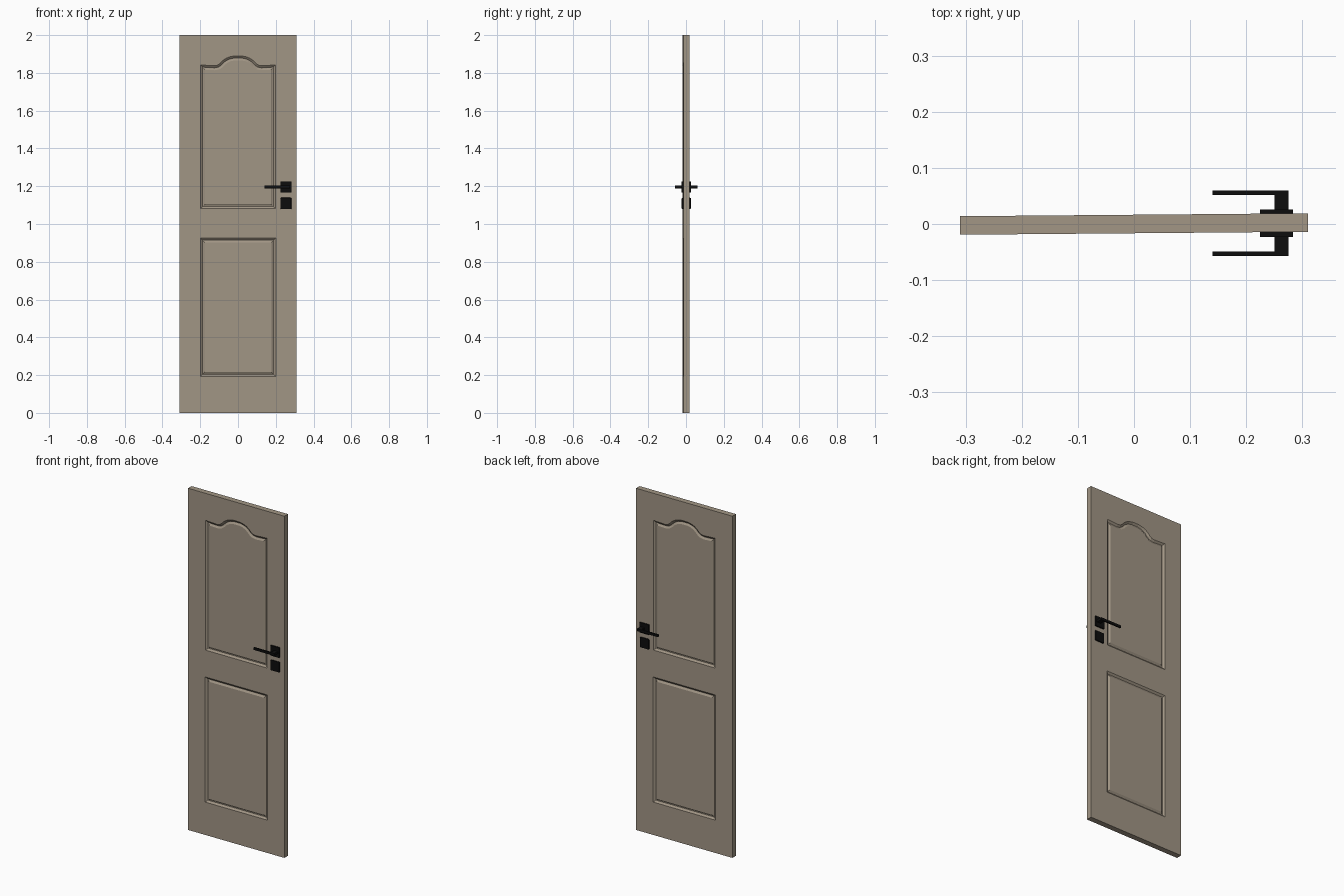
import bpy, bmesh, math
from mathutils import Vector

if "Cube" in bpy.data.objects:
    bpy.data.objects.remove(bpy.data.objects["Cube"])


def material(name, rgb):
    m = bpy.data.materials.new(name)
    m.diffuse_color = (*rgb, 1)
    m.use_nodes = True
    m.node_tree.nodes["Principled BSDF"].inputs["Base Color"].default_value = m.diffuse_color
    return m


taupe = material("taupe_wood", (0.36, 0.305, 0.235))
black = material("black_metal", (0.004, 0.004, 0.004))

HALF_T = 0.0165          # half thickness of the slab
TILT = 0.0085            # slab is very slightly ajar


def inset(poly, d):
    """Mitred inward offset of a counter-clockwise outline."""
    out = []
    n = len(poly)
    for i, p in enumerate(poly):
        a = (p - poly[i - 1]).normalized()
        b = (poly[(i + 1) % n] - p).normalized()
        na, nb = Vector((-a.y, a.x)), Vector((-b.y, b.x))
        m = na + nb
        out.append(p + m * (d * 2 / m.length_squared))
    return out


# Panel outlines (x, z), counter-clockwise
lower = [Vector(p) for p in ((-0.2, 0.192), (0.2, 0.192), (0.2, 0.925), (-0.2, 0.925))]
arch = [(0.198, 1.842), (0.125, 1.838), (0.108, 1.841), (0.094, 1.851), (0.08, 1.866),
        (0.064, 1.877), (0.045, 1.885), (0.02, 1.89)]
upper = [Vector(p) for p in [(-0.198, 1.082), (0.198, 1.082)] + arch
         + [(-x, z) for x, z in reversed(arch)]]
border = [Vector(p) for p in ((-0.31, 0), (0.31, 0), (0.31, 2), (-0.31, 2))]

# Raised-panel moulding: (inset, depth below the face)
moulding = [(0.004, 0.003), (0.011, 0.009), (0.015, 0.009), (0.024, 0.003)]

# Door slab with moulded panels on both faces
bm = bmesh.new()
rims = []
for side in (-1, 1):
    def ring(poly, depth):
        return [bm.verts.new((p.x, side * (HALF_T - depth), p.y)) for p in poly]

    def loop_edges(vs):
        return [bm.edges.new((vs[i - 1], vs[i])) for i in range(len(vs))]

    rim = ring(border, 0)
    rims.append(rim)
    edges = loop_edges(rim)
    for outline in (lower, upper):
        prev = ring(outline, 0)
        edges += loop_edges(prev)
        for d, depth in moulding:
            cur = ring(inset(outline, d), depth)
            for i in range(len(cur)):
                bm.faces.new((prev[i - 1], prev[i], cur[i], cur[i - 1]))
            prev = cur
        bm.faces.new(prev)
    bmesh.ops.triangle_fill(bm, edges=edges, use_beauty=True, use_dissolve=False,
                            normal=(0, side, 0))
for i in range(4):
    bm.faces.new((rims[0][i - 1], rims[0][i], rims[1][i], rims[1][i - 1]))
bmesh.ops.recalc_face_normals(bm, faces=bm.faces)
me = bpy.data.meshes.new("door_slab")
bm.to_mesh(me)
bm.free()
me.materials.append(taupe)
door = bpy.data.objects.new("door_slab", me)
door.rotation_euler.z = TILT
bpy.context.collection.objects.link(door)


def box(name, x, y, z, bevel=0.0):
    """Axis-aligned box from (min, max) ranges."""
    bpy.ops.mesh.primitive_cube_add(
        size=1, location=[(r[0] + r[1]) / 2 for r in (x, y, z)])
    ob = bpy.context.object
    ob.name = name
    ob.scale = [abs(r[1] - r[0]) for r in (x, y, z)]
    bpy.ops.object.transform_apply(location=False, rotation=False, scale=True)
    ob.data.materials.append(black)
    if bevel:
        mod = ob.modifiers.new("bevel", 'BEVEL')
        mod.width = bevel
        mod.segments = 2
    return ob


# Handle hardware on both faces
for side, tag in ((-1, "front"), (1, "back")):
    def ys(a, b):
        off = 0.0015
        return tuple(sorted((side * a + off, side * b + off)))

    box("handle_plate_" + tag, (0.225, 0.283), ys(0.012, 0.0245), (1.166, 1.225))
    box("lock_plate_" + tag, (0.225, 0.283), ys(0.012, 0.0245), (1.079, 1.139), 0.004)
    box("handle_stem_" + tag, (0.25, 0.275), ys(0.02, 0.0585), (1.189, 1.203))
    box("handle_lever_" + tag, (0.14, 0.255), ys(0.0505, 0.0585), (1.189, 1.203))
